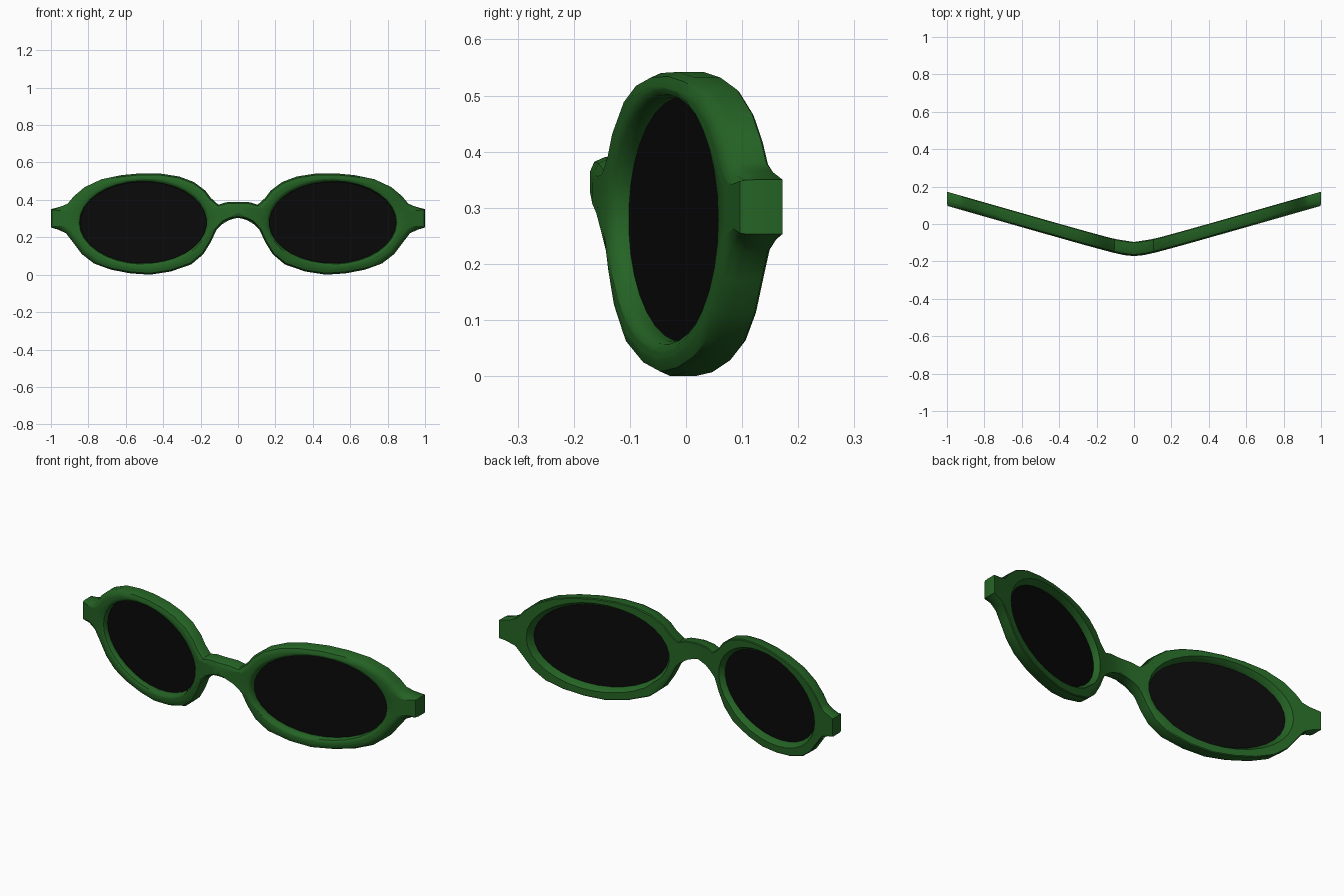
import bpy, bmesh, math
from mathutils import Vector

if "Cube" in bpy.data.objects:
    bpy.data.objects.remove(bpy.data.objects["Cube"])

def mat(name, c):
    m = bpy.data.materials.new(name)
    m.diffuse_color = (*c, 1)
    m.use_nodes = True
    m.node_tree.nodes["Principled BSDF"].inputs["Base Color"].default_value = m.diffuse_color
    return m

GREEN = mat("dark green", (0.018, 0.125, 0.018))
BLACK = mat("black lens", (0.003, 0.003, 0.003))
THICK = 0.075

# outline of the right half of the frame (x, z), bridge top round to bridge bottom
OUT = [(0, .39), (.065, .387), (.105, .374), (.145, .41), (.175, .45), (.235, .495),
       (.315, .525), (.41, .54), (.52, .542), (.625, .532), (.73, .51), (.82, .468),
       (.877, .42), (.91, .38), (.945, .365), (1, .35), (1, .253), (.96, .24),
       (.92, .222), (.88, .17), (.835, .11), (.77, .06), (.68, .027), (.575, .007),
       (.47, 0), (.36, .017), (.25, .055), (.185, .11), (.145, .175), (.115, .24),
       (.075, .283), (.04, .298), (0, .303)]
OUT = [Vector(p) for p in OUT]
N = len(OUT)

def bent(p, depth):
    """Place a front-view point on the swept-back face."""
    return (p.x, -0.19 + 0.287 * math.hypot(p.x, 0.065) + depth, p.y)

def opening(k, e=0.0):
    a = math.radians(174.5 - k * 360 / N)
    return Vector((.506 + (.338 + e) * math.cos(a), .279 + (.218 + e) * math.sin(a)))

def outer(k, d):
    """Outline point moved inwards by d."""
    if k in (0, N - 1):
        return OUT[k] + Vector((0, -d if k == 0 else d))
    t = (OUT[k + 1] - OUT[k - 1]).normalized()
    if OUT[k].x > .98:
        d *= .2
    return OUT[k] + Vector((t.y, -t.x)) * d

def finish(name, bm, material, angle):
    bmesh.ops.recalc_face_normals(bm, faces=bm.faces)
    me = bpy.data.meshes.new(name)
    bm.to_mesh(me)
    bm.free()
    me.materials.append(material)
    ob = bpy.data.objects.new(name, me)
    bpy.context.collection.objects.link(ob)
    m = ob.modifiers.new("mirror", 'MIRROR')
    m.use_clip = True
    bpy.ops.object.select_all(action='DESELECT')
    ob.select_set(True)
    bpy.context.view_layer.objects.active = ob
    bpy.ops.object.shade_smooth_by_angle(angle=math.radians(angle))
    return ob

# frame: a rounded section swept round the lens opening
bm = bmesh.new()
cols = []
for k in range(N):
    fi, fo = opening(k, .016), outer(k, .026)
    bi, bo = opening(k, .02), outer(k, .004)
    sec = [(opening(k), .045), (opening(k), .022), (opening(k, .005), .007), (fi, 0),
           (fi.lerp(fo, .35), 0), (fi.lerp(fo, .7), 0), (fo, 0),
           (outer(k, .008), .008), (outer(k, 0), .026),
           (outer(k, 0), THICK - .004), (bo, THICK),
           (bo.lerp(bi, .35), THICK), (bo.lerp(bi, .7), THICK), (bi, THICK)]
    cols.append([bm.verts.new(bent(p, d)) for p, d in sec])
for k in range(N):
    a, b = cols[k], cols[(k + 1) % N]
    for j in range(len(a)):
        j2 = (j + 1) % len(a)
        quad = (a[j], a[j2], b[j2], b[j])
        if any(v.co.x > 1e-4 for v in quad):   # leave the bridge open on the mirror plane
            bm.faces.new(quad)
finish("frame", bm, GREEN, 38)

# lenses: thin dark plates
bm = bmesh.new()
rings = [[bm.verts.new(bent(opening(k, .001), d)) for k in range(N)] for d in (.036, .044)]
for r in rings:
    bm.faces.new(r)
for k in range(N):
    n = (k + 1) % N
    bm.faces.new((rings[0][k], rings[0][n], rings[1][n], rings[1][k]))
finish("lenses", bm, BLACK, 30)
